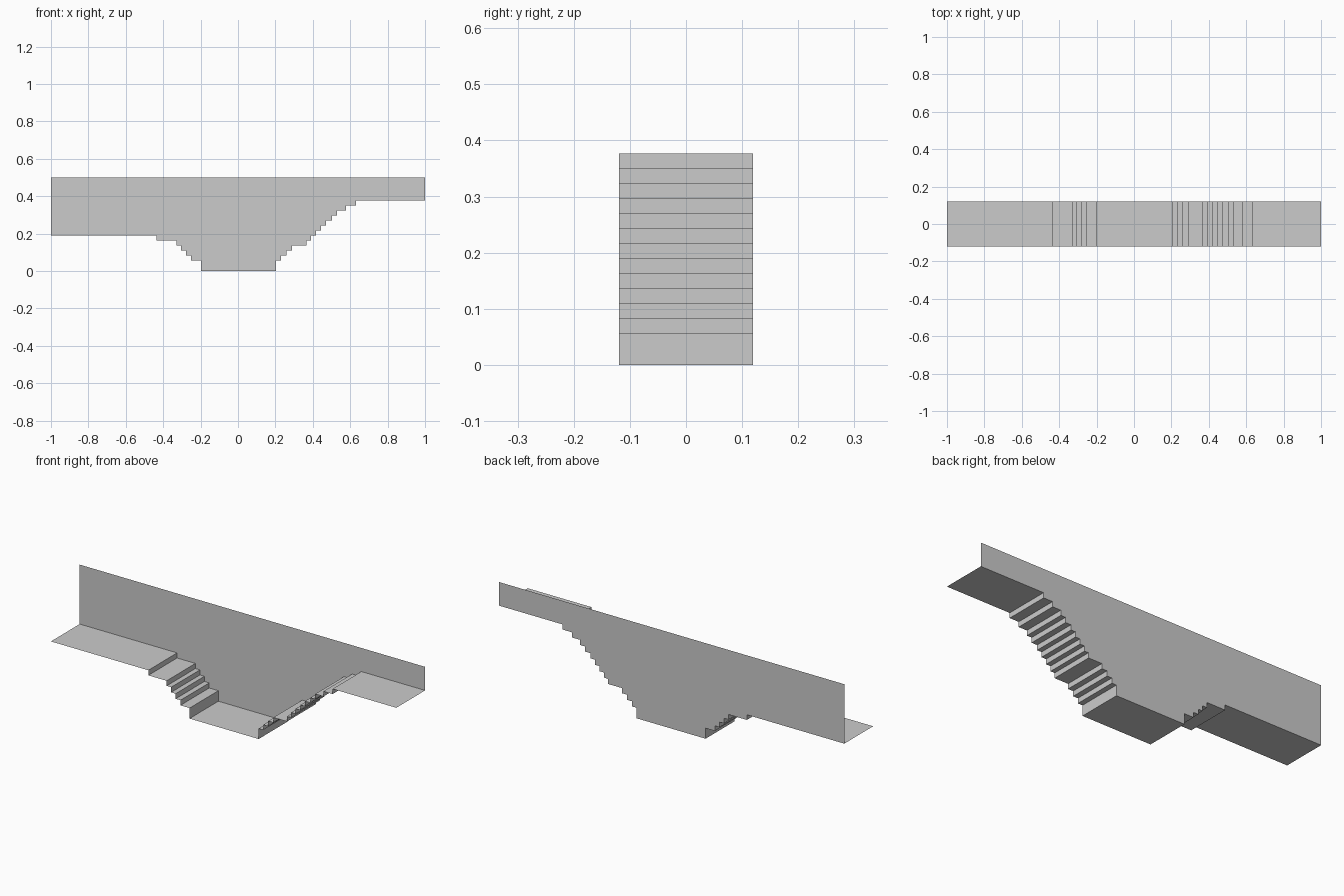
import bpy

if "Cube" in bpy.data.objects:
    bpy.data.objects.remove(bpy.data.objects["Cube"])

HALF_DEPTH, TOP = 0.119, 0.5

# Tread levels, rising evenly after the first step
levels = [0.0] + [0.055 + 0.0268 * i for i in range(13)]
left_risers = [-0.197, -0.25, -0.278, -0.304, -0.33, -0.436]
right_risers = [0.203, 0.23, 0.258, 0.288, 0.367, 0.391, 0.417,
                0.444, 0.47, 0.502, 0.53, 0.578, 0.631]


def flight(risers, end):
    """Stepped profile from the bottom landing out to the end landing."""
    pts = []
    for i, x in enumerate(risers):
        pts += [(x, levels[i]), (x, levels[i + 1])]
    return pts + [(end, levels[len(risers)])]


def make_object(name, verts, faces):
    mesh = bpy.data.meshes.new(name)
    mesh.from_pydata(verts, [], faces)
    mesh.update()
    obj = bpy.data.objects.new(name, mesh)
    bpy.context.collection.objects.link(obj)
    return obj


profile = flight(left_risers, -1.0)[::-1] + flight(right_risers, 1.0)
n = len(profile)

# Landings and steps: the profile swept across the depth as an open sheet
verts = [(x, y, z) for y in (-HALF_DEPTH, HALF_DEPTH) for x, z in profile]
faces = [(i, i + 1, n + i + 1, n + i) for i in range(n - 1)]
make_object("stairs_and_landings", verts, faces)

# Back wall: a flat sheet from the stepped profile up to a level top
outline = profile + [(1.0, TOP), (-1.0, TOP)]
make_object("back_wall", [(x, HALF_DEPTH, z) for x, z in outline],
            [tuple(range(len(outline)))])
